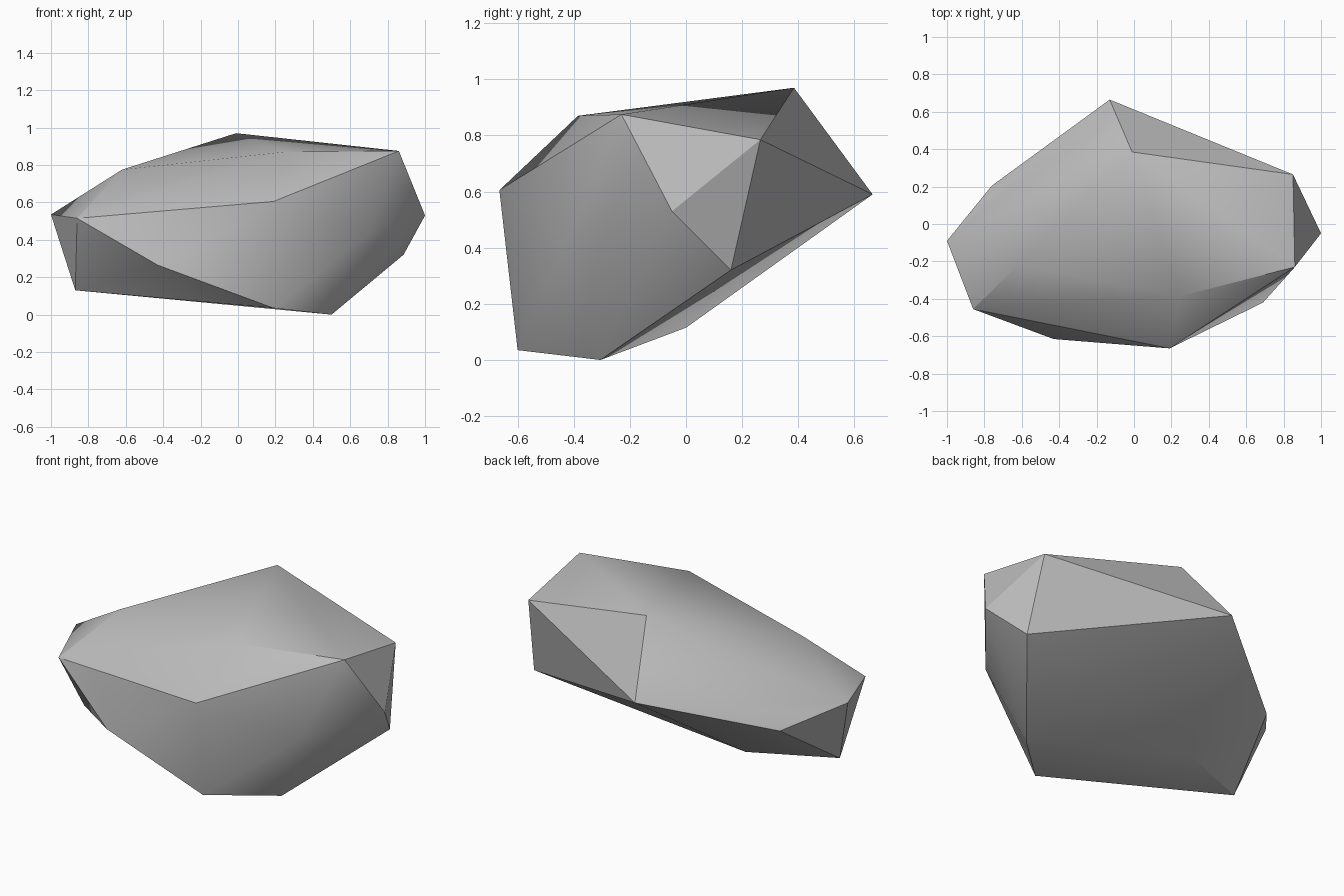
import bpy
import bmesh
import math

# Remove the default object only
default_cube = bpy.data.objects.get("Cube")
if default_cube:
    bpy.data.objects.remove(default_cube, do_unlink=True)


def make_material(name, colour):
    material = bpy.data.materials.new(name)
    material.use_nodes = True
    material.diffuse_color = colour
    shader = material.node_tree.nodes["Principled BSDF"]
    shader.inputs["Base Color"].default_value = colour
    shader.inputs["Roughness"].default_value = 0.9
    return material


def make_hull(name, corner_groups, material, smooth_angle):
    """Wrap a faceted skin around groups of corner points."""
    bm = bmesh.new()
    for group in corner_groups:
        for point in group:
            bm.verts.new(point)
    hull = bmesh.ops.convex_hull(bm, input=bm.verts[:])
    loose = [e for e in hull["geom_interior"] + hull["geom_unused"]
             if isinstance(e, bmesh.types.BMVert)]
    bmesh.ops.delete(bm, geom=list(set(loose)), context="VERTS")
    bmesh.ops.recalc_face_normals(bm, faces=bm.faces[:])

    mesh = bpy.data.meshes.new(name)
    bm.to_mesh(mesh)
    bm.free()
    mesh.materials.append(material)
    obj = bpy.data.objects.new(name, mesh)
    bpy.context.collection.objects.link(obj)

    # Soft broad faces, crisp breaks between them
    bpy.ops.object.select_all(action="DESELECT")
    obj.select_set(True)
    bpy.context.view_layer.objects.active = obj
    bpy.ops.object.shade_smooth_by_angle(angle=smooth_angle)
    return obj


# Corners of the underside
underside = [(-.87, -.2, .13), (-.39, 0, .115), (.19, -.6, .035), (.5, -.305, 0)]

# Corners around the widest part, from the left side round to the back
girdle = [
    (.885, .16, .32), (1, -.05, .53), (.69, -.42, .43), (.19, -.665, .605),
    (-.43, -.615, .265), (-.86, -.455, .515), (-1, -.09, .535),
    (-.76, .205, .416), (-.13, .665, .59),
]

# Corners of the crown
crown = [(.25, -.385, .87), (.86, -.23, .875), (.85, .265, .785),
         (-.01, .385, .97), (-.62, -.22, .775)]

stone_grey = make_material("stone grey", (0.5, 0.5, 0.5, 1))
make_hull("boulder", [underside, girdle, crown], stone_grey, math.radians(30))
